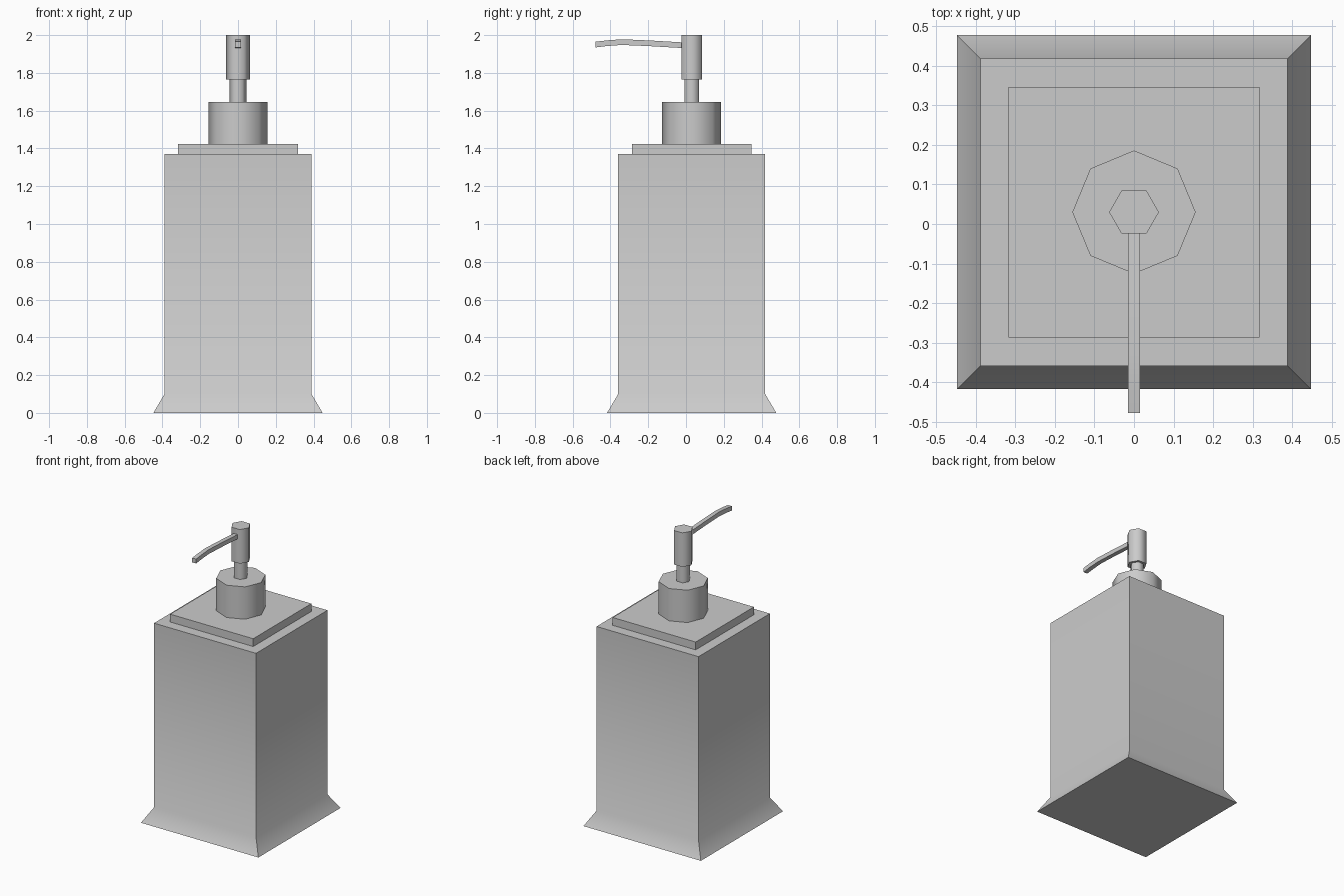
import bpy, bmesh, math
from mathutils import Vector

cube = bpy.data.objects.get("Cube")
if cube:
    bpy.data.objects.remove(cube, do_unlink=True)

AXIS_Y = 0.03  # the bottle sits slightly behind the spout's centre

grey = bpy.data.materials.new("plain grey")
grey.use_nodes = True
grey.diffuse_color = (0.6, 0.6, 0.6, 1)
grey.node_tree.nodes["Principled BSDF"].inputs["Base Color"].default_value = (0.6, 0.6, 0.6, 1)


def loft(name, rings):
    """Skin a list of equal-sided point rings and cap both ends."""
    bm = bmesh.new()
    loops = [[bm.verts.new(p) for p in ring] for ring in rings]
    n = len(loops[0])
    for a, b in zip(loops, loops[1:]):
        for i in range(n):
            j = (i + 1) % n
            bm.faces.new((a[i], a[j], b[j], b[i]))
    bm.faces.new(loops[0][::-1])
    bm.faces.new(loops[-1])
    bmesh.ops.recalc_face_normals(bm, faces=bm.faces)
    mesh = bpy.data.meshes.new(name)
    bm.to_mesh(mesh)
    bm.free()
    mesh.materials.append(grey)
    obj = bpy.data.objects.new(name, mesh)
    bpy.context.collection.objects.link(obj)
    bpy.ops.object.select_all(action="DESELECT")
    obj.select_set(True)
    bpy.context.view_layer.objects.active = obj
    bpy.ops.object.shade_smooth_by_angle(angle=math.radians(65))
    return obj


def prism(name, sides, profile, turn=0.0):
    """Upright prism from (radius, height) pairs."""
    angles = [turn + math.tau * i / sides for i in range(sides)]
    return loft(name, [[Vector((r * math.cos(t), AXIS_Y + r * math.sin(t), z)) for t in angles]
                       for r, z in profile])


def square(name, profile):
    """Square prism from (half width, height) pairs."""
    return prism(name, 4, [(h * math.sqrt(2), z) for h, z in profile], math.pi / 4)


# Bottle with flared foot, and stepped lid
square("bottle_body", [(0.448, 0), (0.389, 0.1), (0.389, 1.37)])
square("lid_plate", [(0.317, 1.37), (0.317, 1.424)])

# Pump
prism("collar", 8, [(0.156, 1.424), (0.156, 1.647)])
prism("pump_stem", 6, [(0.045, 1.647), (0.045, 1.765)])
prism("pump_head", 6, [(0.063, 1.765), (0.063, 2.0)])

# Gently drooping square spout: (y, centre z) path
path = [(-0.01, 1.946), (-0.2, 1.957), (-0.34, 1.963), (-0.42, 1.957), (-0.478, 1.95)]
half = 0.015
corners = [(-half, -half), (half, -half), (half, half), (-half, half)]
loft("spout", [[Vector((x, y, z + dz)) for x, dz in corners] for y, z in path])
